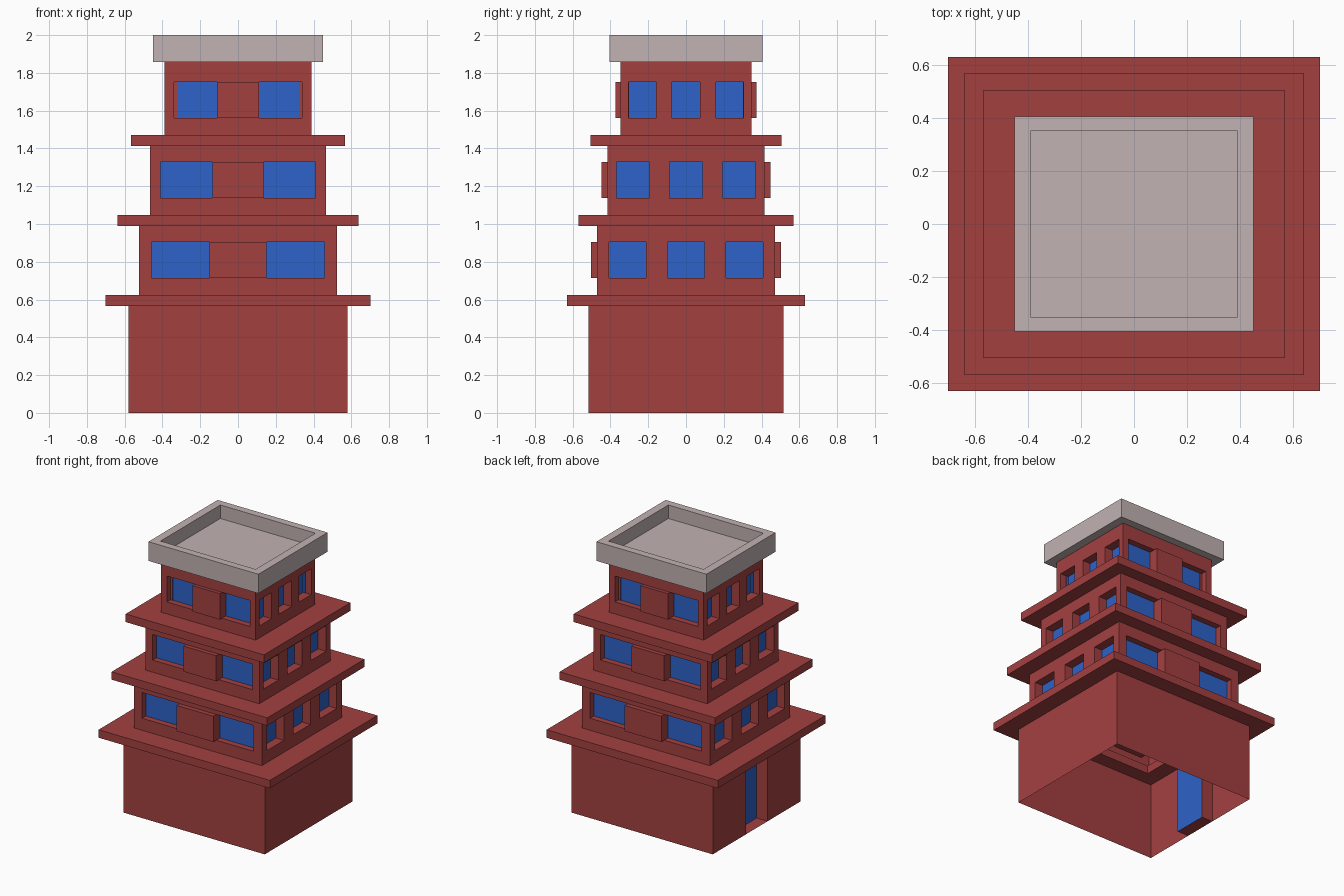
import bpy, bmesh

if "Cube" in bpy.data.objects:
    bpy.data.objects.remove(bpy.data.objects["Cube"])


def material(name, rgb):
    m = bpy.data.materials.new(name)
    m.diffuse_color = (*rgb, 1)
    m.use_nodes = True
    m.node_tree.nodes["Principled BSDF"].inputs["Base Color"].default_value = m.diffuse_color
    return m


RED = material("brick red", (0.371, 0.051, 0.051))
BLUE = material("window blue", (0.027, 0.122, 0.58))
GREY = material("roof grey", (0.54, 0.445, 0.445))


def finish(name, bm, *mats):
    me = bpy.data.meshes.new(name)
    bm.to_mesh(me)
    bm.free()
    for m in mats:
        me.materials.append(m)
    ob = bpy.data.objects.new(name, me)
    bpy.context.collection.objects.link(ob)
    return ob


def stacked_loops(name, loops, mat, ring):
    """Join rectangles (half x, half y, z); a ring closes on itself, else the ends are capped."""
    bm = bmesh.new()
    rows = [[bm.verts.new((sx * hx, sy * hy, z))
             for sx, sy in ((-1, -1), (1, -1), (1, 1), (-1, 1))] for hx, hy, z in loops]
    n = len(rows)
    for k in range(n if ring else n - 1):
        a, b = rows[k], rows[(k + 1) % n]
        for i in range(4):
            j = (i + 1) % 4
            bm.faces.new((a[i], a[j], b[j], b[i]))
    if not ring:
        bm.faces.new(rows[0])
        bm.faces.new(rows[-1])
    bmesh.ops.recalc_face_normals(bm, faces=bm.faces)
    return finish(name, bm, mat)


def add_wall(bm, n, dist, half, z0, z1, openings, depth):
    """Wall facing n with recessed openings (u0, u1, zlo, zhi), blue at the back."""
    t = (-n[1], n[0])

    def face(pts, mi=0):
        f = bm.faces.new([bm.verts.new((t[0] * u + n[0] * (dist + o),
                                        t[1] * u + n[1] * (dist + o), z)) for u, z, o in pts])
        f.material_index = mi

    us = sorted({-half, half} | {u for w in openings for u in w[:2]})
    zs = sorted({z0, z1} | {z for w in openings for z in w[2:]})
    for a, b in zip(us, us[1:]):
        for c, d in zip(zs, zs[1:]):
            mu, mz = (a + b) / 2, (c + d) / 2
            if not any(w[0] < mu < w[1] and w[2] < mz < w[3] for w in openings):
                face([(a, c, 0), (b, c, 0), (b, d, 0), (a, d, 0)])
    for a, b, c, d in openings:
        cs = [(a, c), (b, c), (b, d), (a, d)]
        face([(*p, -depth) for p in cs], 1)
        for i in range(4):
            p, q = cs[i], cs[(i + 1) % 4]
            face([(*p, -depth), (*p, 0), (*q, 0), (*q, -depth)])


def storey(name, hx, hy, z0, z1, wide=(), narrow=(), door=()):
    bm = bmesh.new()
    for s in (-1, 1):
        add_wall(bm, (0, s), hy, hx, z0, z1, wide, 0.045)
        if door and s < 0:
            add_wall(bm, (s, 0), hx, hy, z0, z1, door, 0.09)
        else:
            add_wall(bm, (s, 0), hx, hy, z0, z1, narrow, 0.065)
    bmesh.ops.remove_doubles(bm, verts=bm.verts, dist=1e-5)
    return finish(name, bm, RED, BLUE)


# Ground storey: hollow, open below, doorway on the left side
storey("ground_storey", 0.58, 0.515, 0, 0.566, door=[(-0.127, 0.127, 0, 0.5)])

# Upper storeys: half x, half y, z range, window z range,
# wide window inner/outer x, narrow window centre half, side inner/outer y, panel projection
STOREYS = [
    (0.524, 0.47, 0.625, 0.99, 0.714, 0.905, 0.15, 0.458, 0.098, 0.212, 0.408, 0.034),
    (0.466, 0.416, 1.048, 1.412, 1.138, 1.327, 0.134, 0.41, 0.087, 0.192, 0.367, 0.031),
    (0.388, 0.347, 1.472, 1.858, 1.561, 1.753, 0.112, 0.34, 0.073, 0.16, 0.304, 0.026),
]
for k, (hx, hy, z0, z1, w0, w1, xi, xo, c, yi, yo, out) in enumerate(STOREYS, 1):
    wide = [(-xo, -xi, w0, w1), (xi, xo, w0, w1)]
    narrow = [(-yo, -yi, w0, w1), (-c, c, w0, w1), (yi, yo, w0, w1)]
    storey(f"upper_storey_{k}", hx, hy, z0, z1, wide, narrow)
    # Raised panel between the wide windows, front and back
    for side, s in (("front", -1), ("back", 1)):
        bm = bmesh.new()
        bmesh.ops.create_cube(bm, size=1)
        for v in bm.verts:
            v.co = (v.co.x * 2 * xi, s * (hy + (v.co.y + 0.5) * (out + 0.045) - 0.045),
                    (w0 + w1) / 2 + v.co.z * (w1 - w0))
        bmesh.ops.recalc_face_normals(bm, faces=bm.faces)
        finish(f"{side}_panel_{k}", bm, RED)

# Projecting eaves, hollow under the storey above
EAVES = [(0.702, 0.63, 0.566, 0.625), (0.638, 0.569, 0.99, 1.048), (0.567, 0.506, 1.412, 1.472)]
for k, ((ex, ey, z0, z1), st) in enumerate(zip(EAVES, STOREYS), 1):
    ix, iy = st[0] - 0.06, st[1] - 0.06
    stacked_loops(f"eave_{k}", [(ex, ey, z0), (ex, ey, z1), (ix, iy, z1), (ix, iy, z0)], RED, True)

# Flat roof with parapet
stacked_loops("roof_parapet", [(0.451, 0.405, 1.858), (0.451, 0.405, 2.0),
                               (0.39, 0.35, 2.0), (0.39, 0.35, 1.9)], GREY, False)
